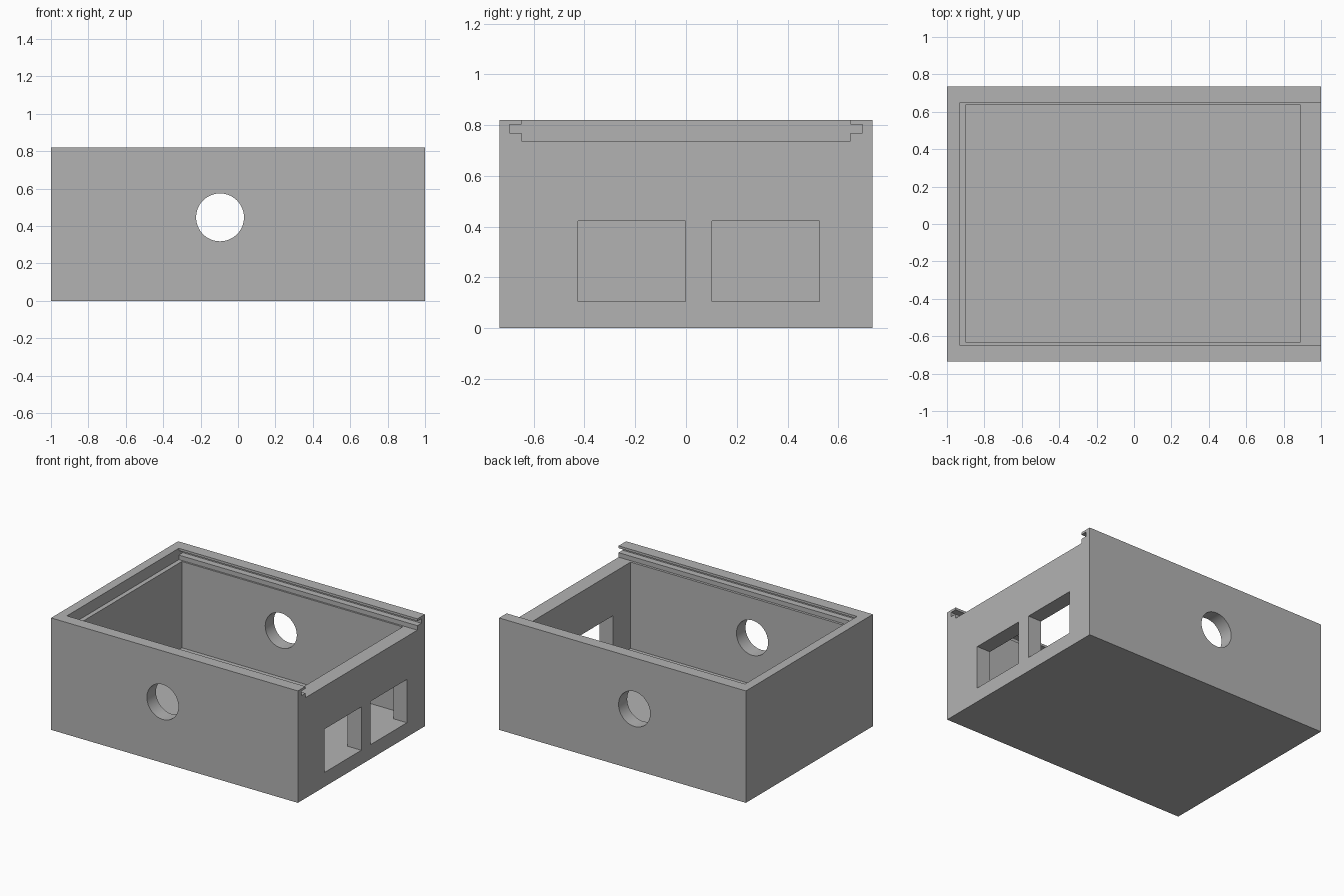
import bpy
import bmesh
import math
from mathutils import Matrix, Vector

default = bpy.data.objects.get("Cube")
if default:
    bpy.data.objects.remove(default, do_unlink=True)

grey = bpy.data.materials.new("plain grey")
grey.use_nodes = True
colour = (0.45, 0.45, 0.45, 1)
grey.diffuse_color = colour
grey.node_tree.nodes["Principled BSDF"].inputs["Base Color"].default_value = colour


def finish(name, bm):
    mesh = bpy.data.meshes.new(name)
    bm.to_mesh(mesh)
    bm.free()
    mesh.materials.append(grey)
    obj = bpy.data.objects.new(name, mesh)
    bpy.context.collection.objects.link(obj)
    return obj


def box(name, low, high):
    low, high = Vector(low), Vector(high)
    bm = bmesh.new()
    bmesh.ops.create_cube(bm, size=1, matrix=Matrix.Translation((low + high) / 2)
                          @ Matrix.Diagonal((high - low).to_4d()))
    return finish(name, bm)


def cut(target, cutter):
    cutter.hide_render = True
    mod = target.modifiers.new(cutter.name, 'BOOLEAN')
    mod.operation = 'DIFFERENCE'
    mod.solver = 'EXACT'
    mod.object = cutter
    bpy.context.view_layer.objects.active = target
    bpy.ops.object.modifier_apply(modifier=mod.name)
    bpy.data.objects.remove(cutter, do_unlink=True)


# Outer block and inner cavity
case = box("enclosure_case", (-1, -0.735, 0), (1, 0.735, 0.82))
cut(case, box("cavity", (-0.9, -0.63, 0.105), (0.89, 0.635, 1)))

# Sliding lid channel, open at the +x end, with a tongue groove along each side
half = [(0.648, 0.737), (0.648, 0.77), (0.695, 0.77),
        (0.695, 0.803), (0.648, 0.803), (0.648, 0.9)]
section = half + [(-y, z) for y, z in reversed(half)]
bm = bmesh.new()
face = bm.faces.new([bm.verts.new((-0.933, y, z)) for y, z in section])
sweep = bmesh.ops.extrude_face_region(bm, geom=[face])
bmesh.ops.translate(bm, vec=(2.1, 0, 0),
                    verts=[v for v in sweep["geom"] if isinstance(v, bmesh.types.BMVert)])
bmesh.ops.recalc_face_normals(bm, faces=bm.faces)
cut(case, finish("lid_channel", bm))

# Two rectangular ports in the +x wall
for y in (-0.425, 0.103):
    cut(case, box("port", (0.8, y, 0.105), (1.1, y + 0.424, 0.422)))

# Round cable hole through front and back walls
bm = bmesh.new()
bmesh.ops.create_cone(bm, cap_ends=True, segments=64, radius1=0.128, radius2=0.128, depth=2,
                      matrix=Matrix.Translation((-0.096, 0, 0.446))
                      @ Matrix.Rotation(math.pi / 2, 4, 'X'))
cut(case, finish("cable_hole", bm))

# Smooth hole walls, sharp box edges
bpy.ops.object.select_all(action='DESELECT')
case.select_set(True)
bpy.context.view_layer.objects.active = case
bpy.ops.object.shade_smooth_by_angle(angle=math.radians(30))
